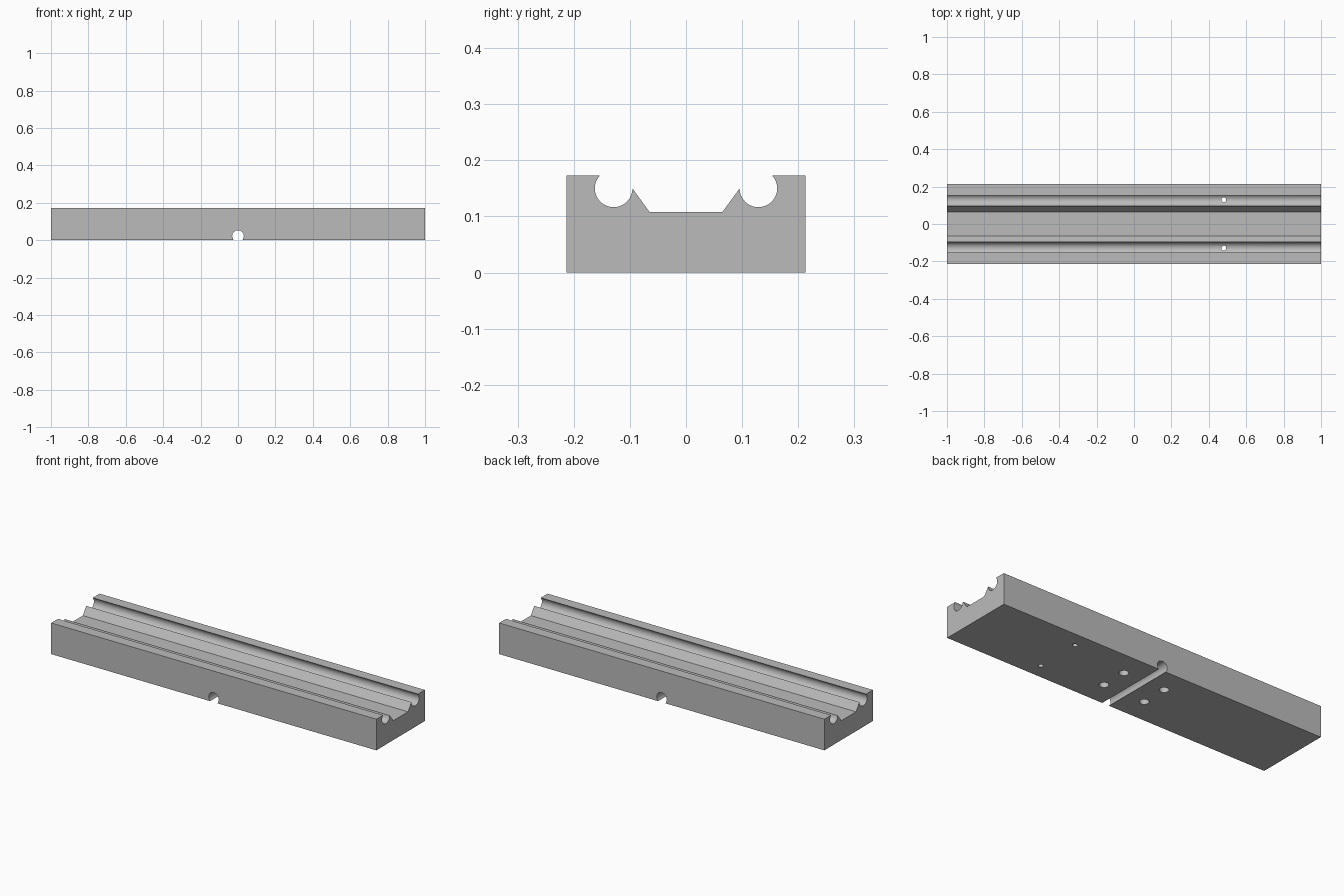
import bpy, bmesh, math
from mathutils import Matrix

cube = bpy.data.objects.get("Cube")
if cube:
    bpy.data.objects.remove(cube, do_unlink=True)

HALF_W, TOP, FLOOR = 0.213, 0.173, 0.108
CH_Y, CH_Z, CH_R = 0.129, 0.15, 0.0335

grey = bpy.data.materials.new("plain grey")
grey.use_nodes = True
colour = (0.5, 0.5, 0.5, 1)
grey.diffuse_color = colour
grey.node_tree.nodes["Principled BSDF"].inputs["Base Color"].default_value = colour


def make_object(name, bm):
    bmesh.ops.recalc_face_normals(bm, faces=bm.faces)
    mesh = bpy.data.meshes.new(name)
    bm.to_mesh(mesh)
    bm.free()
    mesh.materials.append(grey)
    obj = bpy.data.objects.new(name, mesh)
    bpy.context.collection.objects.link(obj)
    return obj


# Half cross-section: outer wall, round rod channel, sloped ridge, flat floor
start = math.asin((TOP - CH_Z) / CH_R)
steps = 32
arc = [start - (math.pi + start) * i / steps for i in range(steps + 1)]
half = [(HALF_W, 0), (HALF_W, TOP)]
half += [(CH_Y + CH_R * math.cos(a), CH_Z + CH_R * math.sin(a)) for a in arc]
half += [(0.065, FLOOR)]
profile = half + [(-y, z) for y, z in reversed(half)]

bm = bmesh.new()
face = bm.faces.new([bm.verts.new((-1, y, z)) for y, z in profile])
ext = bmesh.ops.extrude_face_region(bm, geom=[face])
verts = [v for v in ext["geom"] if isinstance(v, bmesh.types.BMVert)]
bmesh.ops.translate(bm, verts=verts, vec=(2, 0, 0))
if face.is_valid and len(bm.faces) < len(profile) + 2:
    bm.faces.new([v for v in face.verts])
rail = make_object("rail_block", bm)


# Cutters for the underside cross groove and the drilled holes
def cut(name, centre, radius, depth, along_y=False):
    bm = bmesh.new()
    turn = Matrix.Rotation(math.pi / 2, 4, "X") if along_y else Matrix()
    bmesh.ops.create_cone(bm, cap_ends=True, segments=32, radius1=radius,
                          radius2=radius, depth=depth,
                          matrix=Matrix.Translation(centre) @ turn)
    cutter = make_object(name, bm)
    cutter.hide_render = True
    mod = rail.modifiers.new(name, "BOOLEAN")
    mod.operation, mod.solver, mod.object = "DIFFERENCE", "EXACT", cutter
    return cutter


cutters = [cut("cross_groove_cutter", (0, 0, 0.022), 0.031, 0.6, True)]
for side in (-1, 1):
    cutters.append(cut("drain_hole_cutter", (0.48, side * CH_Y, 0.05), 0.013, 0.2))
    for end in (-1, 1):
        cutters.append(cut("screw_hole_cutter", (end * 0.127, side * 0.075, 0), 0.024, 0.14))

# Apply the cuts, then remove the cutters
bpy.ops.object.select_all(action="DESELECT")
rail.select_set(True)
bpy.context.view_layer.objects.active = rail
for mod in list(rail.modifiers):
    bpy.ops.object.modifier_apply(modifier=mod.name)
for cutter in cutters:
    bpy.data.objects.remove(cutter, do_unlink=True)
bpy.ops.object.shade_smooth_by_angle(angle=math.radians(30))
